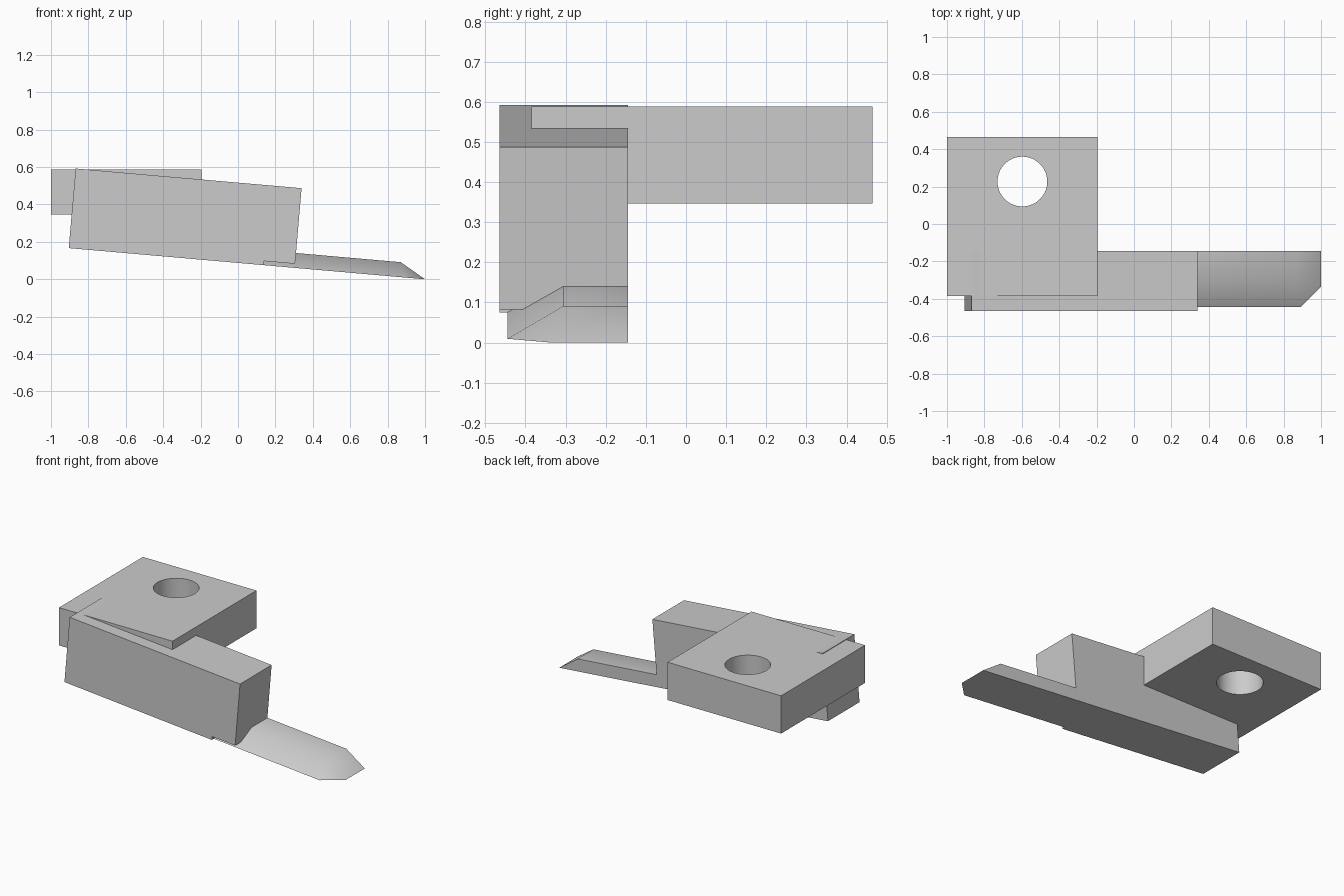
import bpy
import bmesh
from math import radians

cube = bpy.data.objects.get("Cube")
if cube:
    bpy.data.objects.remove(cube, do_unlink=True)

# Single plain grey finish
grey = bpy.data.materials.new("plain_grey")
grey.use_nodes = True
colour = (0.6, 0.6, 0.6, 1)
grey.diffuse_color = colour
grey.node_tree.nodes["Principled BSDF"].inputs["Base Color"].default_value = colour


def base(x):
    """Height of the sloping underside shared by the body and blade."""
    return 0.0875 * (1 - x)


def make_object(name, points, faces):
    bm = bmesh.new()
    verts = [bm.verts.new(p) for p in points]
    for face in faces:
        bm.faces.new([verts[i] for i in face])
    bmesh.ops.recalc_face_normals(bm, faces=bm.faces)
    mesh = bpy.data.meshes.new(name)
    bm.to_mesh(mesh)
    bm.free()
    mesh.materials.append(grey)
    obj = bpy.data.objects.new(name, mesh)
    bpy.context.collection.objects.link(obj)
    return obj


def extrude_profile(name, profile, y0, y1):
    """Prism from an x-z outline, running from y0 to y1."""
    n = len(profile)
    points = [(x, y, z) for y in (y0, y1) for x, z in profile]
    sides = [(i, (i + 1) % n, n + (i + 1) % n, n + i) for i in range(n)]
    return make_object(name, points, [range(n), range(n, 2 * n)] + sides)


def smooth(obj, angle):
    bpy.ops.object.select_all(action="DESELECT")
    obj.select_set(True)
    bpy.context.view_layer.objects.active = obj
    bpy.ops.object.shade_smooth_by_angle(angle=radians(angle))


# Tilted body with a shallow relief under its front end
step = 0.14
body = extrude_profile("tilted_body", [
    (-0.905, base(-0.905)), (-0.868, 0.592), (0.34, 0.487),
    (0.305, 0.083), (step, 0.097), (step, base(step))], -0.465, -0.145)

# Mounting block with a round through hole
block = extrude_profile("mounting_block", [
    (-1, 0.346), (-0.195, 0.346), (-0.195, 0.588), (-1, 0.588)], -0.385, 0.465)
bpy.ops.mesh.primitive_cylinder_add(vertices=64, radius=0.133, depth=1,
                                    location=(-0.597, 0.227, 0.46))
cutter = bpy.context.object
cutter.name = "hole_cutter"
cutter.hide_render = True
cutter.data.materials.append(grey)
hole = block.modifiers.new("hole", "BOOLEAN")
hole.operation = "DIFFERENCE"
hole.solver = "EXACT"
hole.object = cutter
bpy.context.view_layer.objects.active = block
bpy.ops.object.modifier_apply(modifier=hole.name)
bpy.data.objects.remove(cutter, do_unlink=True)
smooth(block, 30)

# Blade: bevelled long edge, sloped tip and one clipped corner
edge, ridge, back, thick = -0.445, -0.305, -0.145, 0.08
outline = [
    (step, edge, 0), (step, ridge, thick), (step, back, thick), (step, back, 0),
    (0.89, edge, 0), (0.87, ridge, thick), (0.87, back, thick),
    (1, back, 0), (1, -0.335, 0)]
blade = make_object(
    "blade", [(x, y, base(x) + h) for x, y, h in outline],
    [(0, 1, 2, 3), (0, 4, 5, 1), (1, 5, 6, 2), (2, 6, 7, 3),
     (0, 3, 7, 8, 4), (5, 8, 7, 6), (4, 8, 5)])
smooth(blade, 40)
